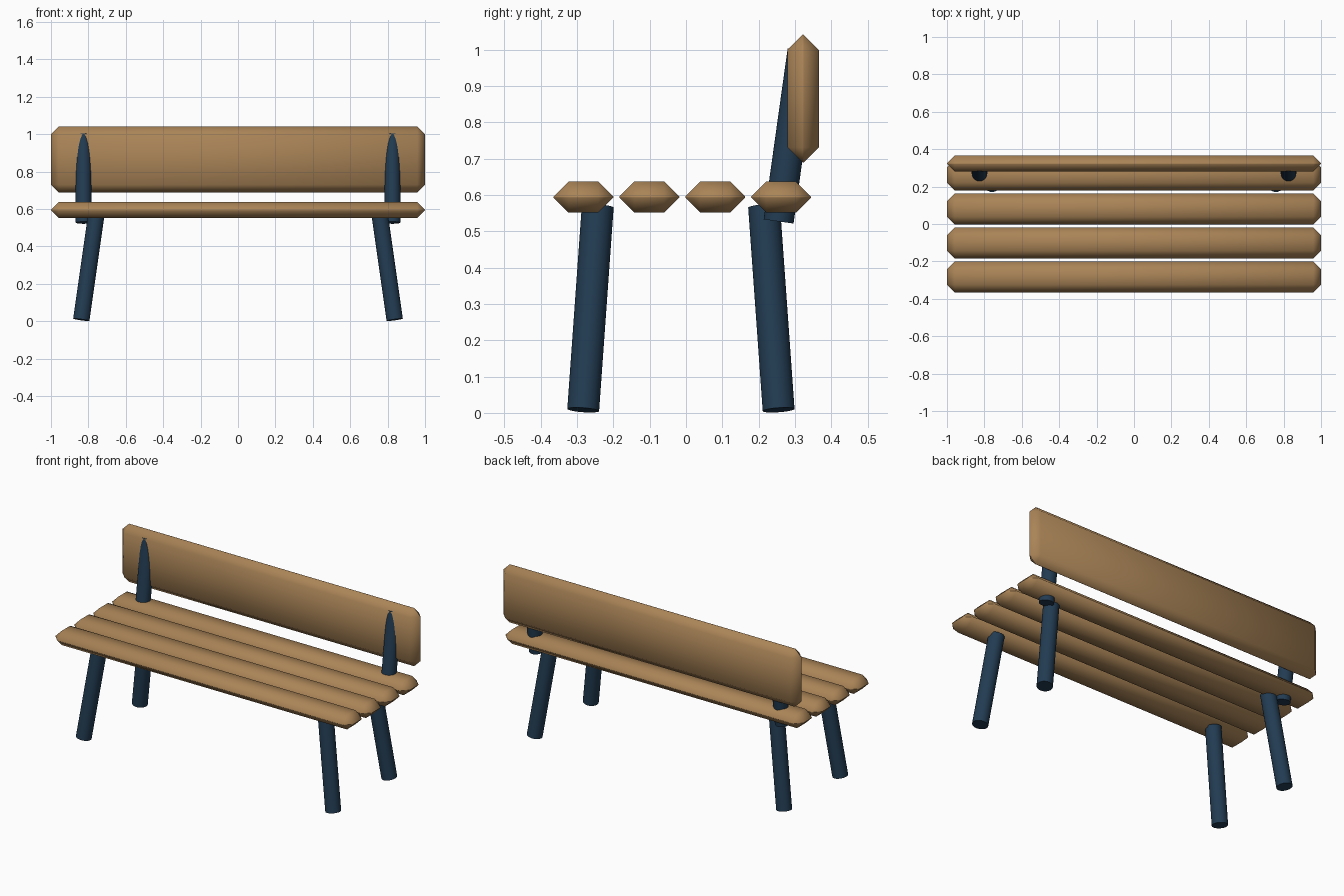
import bpy, math
from mathutils import Vector

if "Cube" in bpy.data.objects:
    bpy.data.objects.remove(bpy.data.objects["Cube"])


def material(name, rgb):
    m = bpy.data.materials.new(name)
    m.diffuse_color = (*rgb, 1)
    m.use_nodes = True
    m.node_tree.nodes["Principled BSDF"].inputs["Base Color"].default_value = m.diffuse_color
    return m


WOOD = material("wood", (0.40, 0.23, 0.095))
METAL = material("painted_metal", (0.016, 0.045, 0.085))


def plank(name, center, size):
    """Box whose edges are chamfered down to a pointed rim."""
    bpy.ops.mesh.primitive_cube_add(size=1, location=center)
    ob = bpy.context.object
    ob.name = name
    ob.scale = size
    bpy.ops.object.transform_apply(location=False, rotation=False, scale=True)
    bev = ob.modifiers.new("chamfer", 'BEVEL')
    bev.width = min(size) * 0.485
    bev.segments = 1
    bpy.ops.object.modifier_apply(modifier=bev.name)
    bpy.ops.object.shade_smooth()
    ob.data.materials.append(WOOD)
    return ob


def rod(name, start, end, radius):
    """Round bar between two points."""
    a, b = Vector(start), Vector(end)
    bpy.ops.mesh.primitive_cylinder_add(vertices=32, radius=radius,
                                        depth=(b - a).length, location=(a + b) / 2)
    ob = bpy.context.object
    ob.name = name
    ob.rotation_euler = (b - a).to_track_quat('Z', 'Y').to_euler()
    bpy.ops.object.shade_smooth_by_angle(angle=math.radians(40))
    ob.data.materials.append(METAL)
    return ob


# Seat slats
for i in range(4):
    plank(f"seat_slat_{i + 1}", (0, -0.2825 + i * 0.1815, 0.594), (2, 0.165, 0.086))

# Backrest board
plank("backrest", (0, 0.3225, 0.865), (2, 0.086, 0.352))

# Splayed legs and leaning back posts, both sides
for side, s in (("left", -1), ("right", 1)):
    rod(f"front_leg_{side}", (s * 0.838, -0.283, 0.008), (s * 0.758, -0.243, 0.568), 0.044)
    rod(f"rear_leg_{side}", (s * 0.838, 0.255, 0.008), (s * 0.758, 0.215, 0.568), 0.044)
    rod(f"back_post_{side}", (s * 0.826, 0.255, 0.527), (s * 0.826, 0.321, 0.998), 0.0415)
